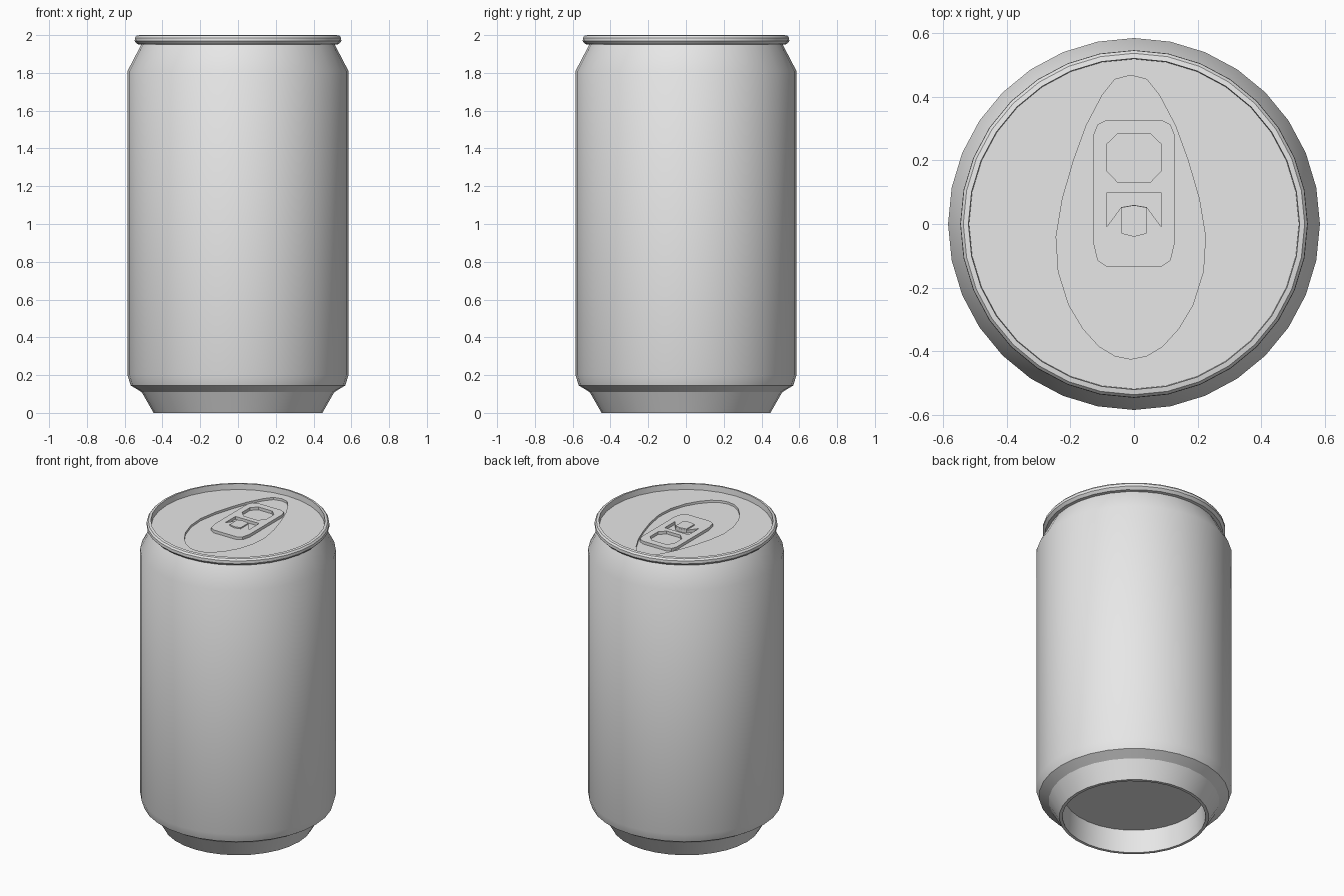
import bpy, bmesh, math

if "Cube" in bpy.data.objects:
    bpy.data.objects.remove(bpy.data.objects["Cube"])

SIDES = 32
LID_Z, FLOOR_Z, TAB_Z = 1.962, 1.947, 1.966

metal = bpy.data.materials.new("plain_grey_metal")
metal.diffuse_color = (0.8, 0.8, 0.8, 1)
metal.use_nodes = True
metal.node_tree.nodes["Principled BSDF"].inputs["Base Color"].default_value = metal.diffuse_color


def finish(bm, name, angle):
    me = bpy.data.meshes.new(name)
    bm.to_mesh(me)
    bm.free()
    me.materials.append(metal)
    ob = bpy.data.objects.new(name, me)
    bpy.context.collection.objects.link(ob)
    bpy.ops.object.select_all(action='DESELECT')
    ob.select_set(True)
    bpy.context.view_layer.objects.active = ob
    bpy.ops.object.shade_smooth_by_angle(angle=math.radians(angle))
    return ob


def circle(r, n=SIDES):
    return [(r * math.cos(2 * math.pi * i / n), r * math.sin(2 * math.pi * i / n))
            for i in range(n)]


def mirrored(half, cx=0.0):
    """Closed outline from its right half, listed from top to bottom."""
    left = [(-x, y) for x, y in reversed(half) if x > 1e-6]
    return [(x + cx, y) for x, y in half + left]


def ccw(pts):
    area = sum(a[0] * b[1] - b[0] * a[1] for a, b in zip(pts, pts[1:] + pts[:1]))
    return pts if area > 0 else pts[::-1]


def lathe(name, profile, angle):
    """Revolve a profile that runs from bottom to top; cap its first ring."""
    bm = bmesh.new()
    rings = [[bm.verts.new((x, y, z)) for x, y in circle(r)] for r, z in profile]
    for a, b in zip(rings, rings[1:]):
        for i in range(SIDES):
            j = (i + 1) % SIDES
            bm.faces.new((a[i], a[j], b[j], b[i]))
    bm.faces.new(rings[0][::-1])
    return finish(bm, name, angle)


def plate(name, outer, holes, z0, z1, outer_wall=True):
    """Flat top at z1 with holes, and walls going down to z0."""
    bm = bmesh.new()
    edges, loops = [], []
    for k, pts in enumerate([outer] + holes):
        pts = ccw(pts) if k == 0 else ccw(pts)[::-1]
        vs = [bm.verts.new((x, y, z1)) for x, y in pts]
        edges += [bm.edges.new((a, b)) for a, b in zip(vs, vs[1:] + vs[:1])]
        loops.append(vs)
    bmesh.ops.triangle_fill(bm, use_beauty=True, use_dissolve=False,
                            edges=edges, normal=(0, 0, 1))
    bm.normal_update()
    for f in bm.faces:
        if f.normal.z < 0:
            f.normal_flip()
    if z0 < z1:
        for vs in loops if outer_wall else loops[1:]:
            low = [bm.verts.new((v.co.x, v.co.y, z0)) for v in vs]
            for i in range(len(vs)):
                j = (i + 1) % len(vs)
                bm.faces.new((low[i], low[j], vs[j], vs[i]))
    return finish(bm, name, angle=28)


# Can body: recessed base, foot, wall, shoulder and rolled rim
lathe("can_body", [
    (0.42, 0.15), (0.428, 0.0), (0.447, 0.0), (0.51, 0.11), (0.568, 0.145),
    (0.585, 0.2), (0.585, 1.81), (0.512, 1.95), (0.532, 1.952), (0.547, 1.968),
    (0.546, 1.986), (0.537, 1.997), (0.521, 2.0), (0.519, LID_Z)], angle=28)

# Lid with an egg-shaped recess
egg = mirrored([(0, .468), (.05, .455), (.09, .405), (.14, .31), (.18, .2),
                (.215, .08), (.235, -.04), (.228, -.15), (.195, -.255),
                (.15, -.33), (.1, -.385), (.05, -.415), (0, -.425)], cx=-0.01)
plate("lid", circle(0.519), [egg], FLOOR_Z, LID_Z, outer_wall=False)
plate("lid_recess_floor", egg, [], FLOOR_Z, FLOOR_Z)

# Pull tab with a finger hole and a cut-out around the tongue
tab = mirrored([(.085, .328), (.115, .313), (.128, .28), (.128, -.06),
                (.115, -.115), (.085, -.135)])
finger_hole = mirrored([(.05, .285), (.087, .25), (.087, .168), (.05, .13)])
tongue_cut = mirrored([(.087, .097), (.087, -.01), (.04, .053), (0, .06)][:3])
tongue_cut.insert(3, (0, .06))
plate("pull_tab", tab, [finger_hole, tongue_cut], FLOOR_Z, TAB_Z)

# Rivet in the tongue
rivet = mirrored([(0, .059), (.04, .052), (.04, -.03), (0, -.04)])
plate("rivet", rivet, [], FLOOR_Z, TAB_Z + 0.008)
